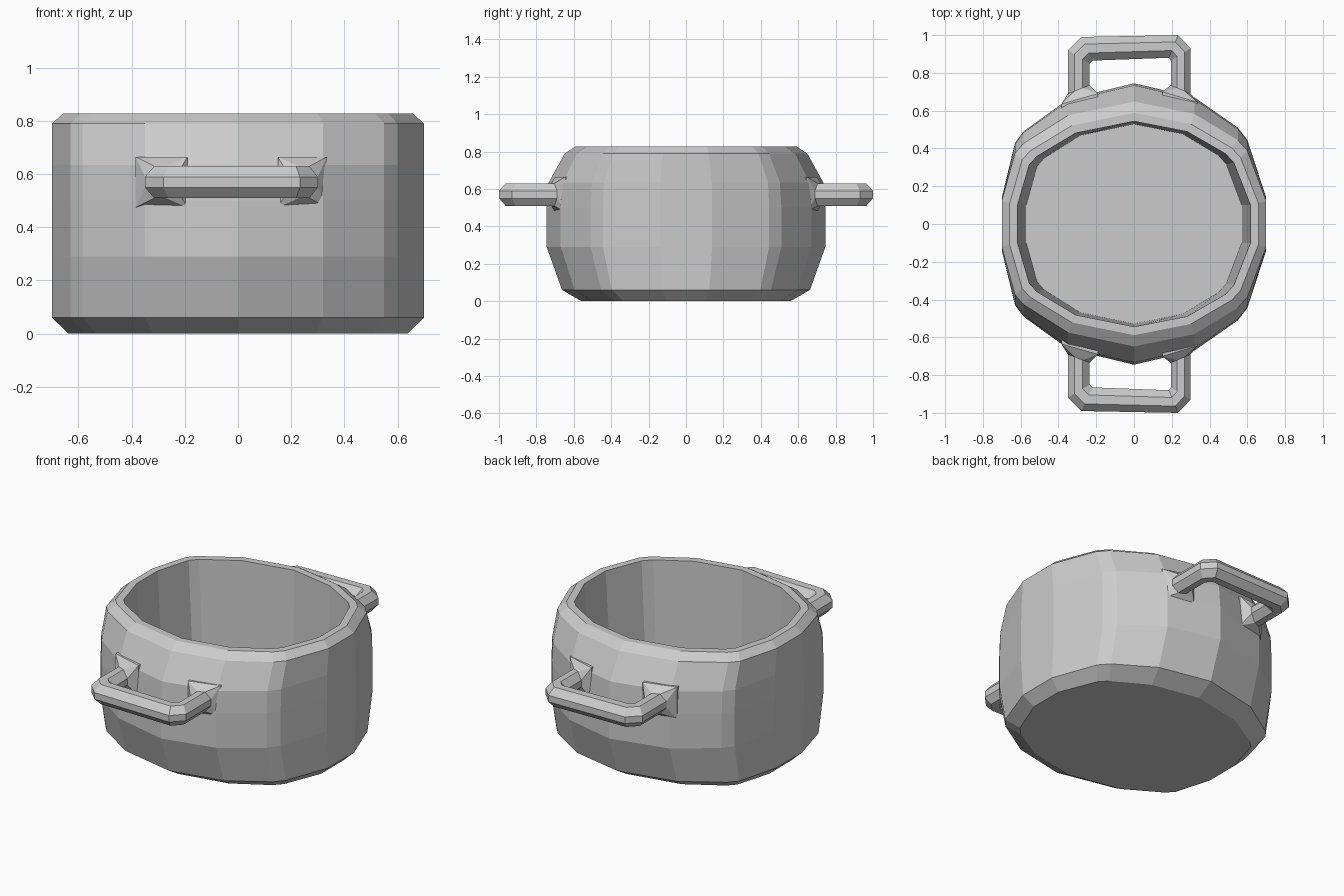
import bpy, bmesh

if "Cube" in bpy.data.objects:
    bpy.data.objects.remove(bpy.data.objects["Cube"])


def loft(name, rings):
    """Skin a closed solid through rings of equal point count."""
    bm = bmesh.new()
    loops = [[bm.verts.new(p) for p in ring] for ring in rings]
    n = len(loops[0])
    for a, b in zip(loops, loops[1:]):
        for i in range(n):
            j = (i + 1) % n
            bm.faces.new((a[i], a[j], b[j], b[i]))
    bm.faces.new(loops[0][::-1])
    bm.faces.new(loops[-1])
    bmesh.ops.remove_doubles(bm, verts=bm.verts, dist=0.0005)
    bmesh.ops.recalc_face_normals(bm, faces=bm.faces)
    mesh = bpy.data.meshes.new(name)
    bm.to_mesh(mesh)
    bm.free()
    obj = bpy.data.objects.new(name, mesh)
    bpy.context.collection.objects.link(obj)
    return obj


# Pot body: faceted plan outline, scaled in x and y at each height
half = [(.70, .14), (.60, .445), (.55, .51), (.32, .67), (0, .745),
        (-.35, .66), (-.585, .49), (-.63, .43), (-.70, .14)]
outline = half + [(x, -y) for x, y in reversed(half)]
levels = [(0, .91, .75), (.06, 1, .89), (.29, 1, 1), (.50, 1, 1),
          (.635, 1, .985), (.79, 1, .87), (.828, .94, .79),
          (.828, .88, .73), (.06, .815, .71)]
loft("pot_body", [[(x * sx, y * sy, z) for x, y in outline]
                  for z, sx, sy in levels])

# Handle cross-sections: (fraction from outer to inner edge, height)
BAR = [(0, -.02), (0, .02), (.3, .06), (.68, .06),
       (1, .02), (1, -.02), (.68, -.06), (.3, -.06)]
FOOT = [(0, -.095), (0, .095), (0, .095), (1, .095),
        (1, .095), (1, -.095), (1, -.095), (0, -.095)]


def section(outer, inner, shape):
    (ox, oy), (ix, iy) = outer, inner
    return [(ox + (ix - ox) * t, oy + (iy - oy) * t, .57 + h)
            for t, h in shape]


# Handle: flared foot, side, chamfered corner, bar, and back to the wall
handle = loft("handles", [
    section((-.38, .57), (-.19, .62), FOOT),
    section((-.385, .635), (-.19, .69), FOOT),
    section((-.35, .69), (-.235, .735), BAR),
    section((-.35, .92), (-.235, .85), BAR),
    section((-.28, .99), (-.22, .865), BAR),
    section((.233, 1.0), (.185, .88), BAR),
    section((.30, .93), (.195, .865), BAR),
    section((.30, .69), (.195, .735), BAR),
    section((.335, .645), (.15, .70), FOOT),
    section((.335, .58), (.15, .63), FOOT),
])

# Matching handle on the opposite side
mirror = handle.modifiers.new("mirror", 'MIRROR')
mirror.use_axis = (False, True, False)
mirror.use_mirror_merge = False
